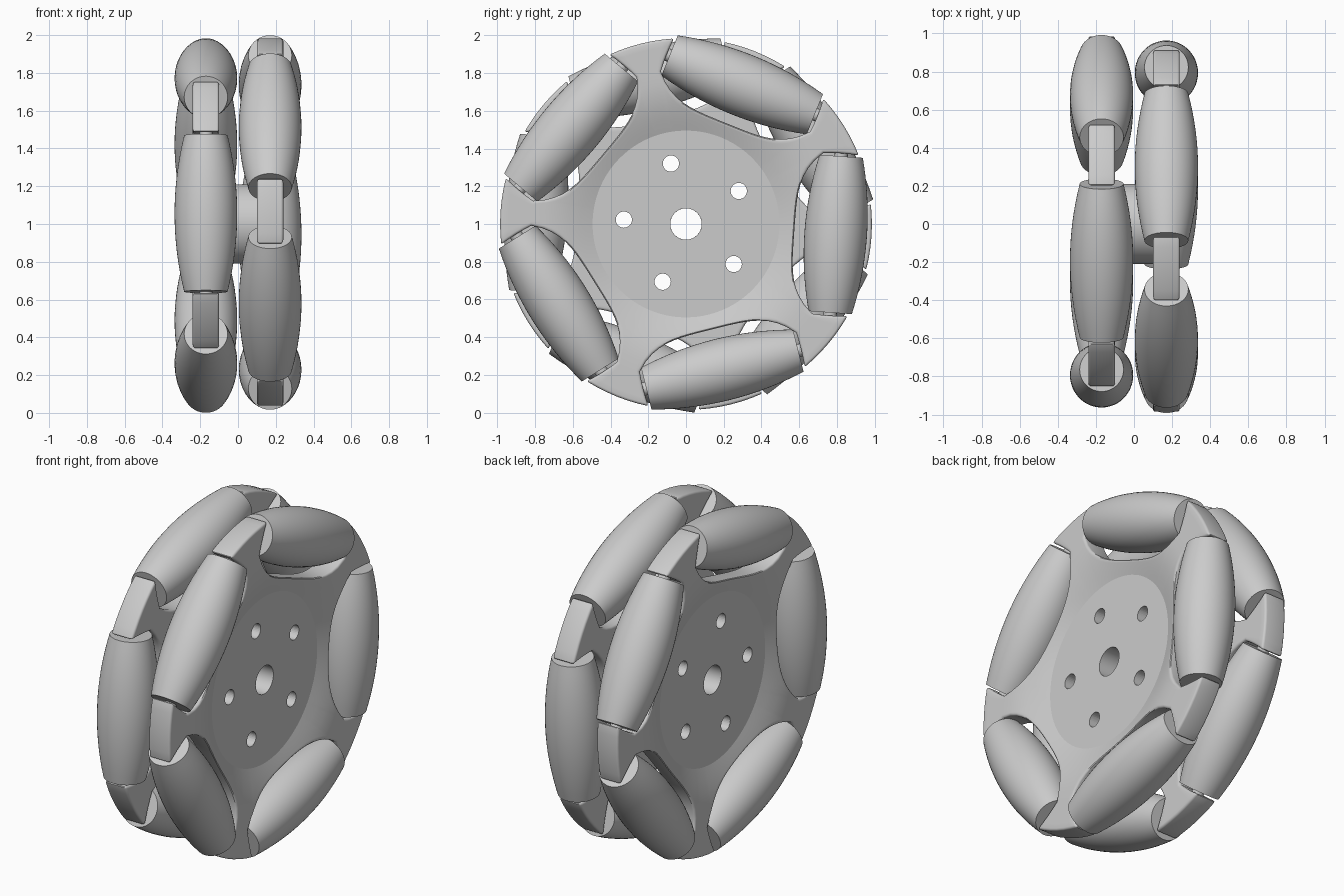
import bpy, bmesh
from math import sin, cos, pi, radians, asin, atan2, hypot

if "Cube" in bpy.data.objects:
    bpy.data.objects.remove(bpy.data.objects["Cube"], do_unlink=True)

COUNT = 5                 # rollers per wheel plate
STEP = 2 * pi / COUNT
LAYER_X = 0.17            # plate centre on the axle
ROLLER_R, ROLLER_END, ROLLER_HALF, ROLLER_DIST = 0.166, 0.115, 0.415, 0.795
BORE, FLAT_R, RIM_R = 0.083, 0.495, 0.985
INNER_X, FLAT_X, ARM_X = 0.10, 0.175, 0.24
GAP = 0.427               # half length of a roller pocket

grey = bpy.data.materials.new("light_grey")
grey.use_nodes = True
colour = (0.6, 0.6, 0.6, 1)
grey.diffuse_color = colour
grey.node_tree.nodes["Principled BSDF"].inputs["Base Color"].default_value = colour


def polar(x, r, a):
    return (x, r * cos(a), 1 + r * sin(a))


def make_object(name, bm):
    bmesh.ops.recalc_face_normals(bm, faces=bm.faces)
    mesh = bpy.data.meshes.new(name)
    bm.to_mesh(mesh)
    bm.free()
    mesh.materials.append(grey)
    ob = bpy.data.objects.new(name, mesh)
    bpy.context.collection.objects.link(ob)
    return ob


def activate(ob):
    bpy.ops.object.select_all(action='DESELECT')
    ob.select_set(True)
    bpy.context.view_layer.objects.active = ob


def smooth(ob):
    activate(ob)
    bpy.ops.object.shade_smooth_by_angle(angle=radians(32))


def lathe(bm, profile, place, segments=48, closed=False):
    """Spin (radius, along) pairs; place maps (radius, along, angle) to a point."""
    rings = [[bm.verts.new(place(r, t, 2 * pi * i / segments)) for i in range(segments)]
             for r, t in profile]
    pairs = list(zip(rings, rings[1:]))
    if closed:
        pairs.append((rings[-1], rings[0]))
    else:
        bm.faces.new(rings[0])
        bm.faces.new(rings[-1])
    for a, b in pairs:
        for i in range(segments):
            j = (i + 1) % segments
            bm.faces.new((a[i], a[j], b[j], b[i]))


def face_x(r):
    """Outer face: flat hub, then a dish rising to the arms."""
    k = min(max((r - FLAT_R) / 0.27, 0), 1)
    return FLAT_X + (ARM_X - FLAT_X) * sin(k * pi / 2)


def plate_columns(first_arm):
    """Radial columns of (radius, angle) from the bore to the outline."""
    columns = []
    neck_r = hypot(0.70, GAP)
    neck_a = STEP / 2 - atan2(GAP, 0.70)
    tip_a = STEP / 2 - asin(GAP / RIM_R)
    for k in range(COUNT):
        arm = first_arm + k * STEP
        ends = [(neck_r, arm + neck_a * u / 3, tip_a * u / 3 + arm) for u in range(-3, 4)]
        for i in range(1, 20):
            t = GAP * (i / 10 - 1)
            radial = 0.575 + 0.125 * (t / GAP) ** 4
            ends.append((hypot(radial, t), arm + STEP / 2 + atan2(t, radial), None))
        for r, a, tip in ends:
            col = [(BORE, a)] + [(FLAT_R + (r - FLAT_R) * j / 5, a) for j in range(6)]
            if tip is not None:
                col += [(r + (RIM_R - r) * j / 4, a + (tip - a) * j / 4) for j in range(1, 5)]
            columns.append(col)
    return columns


def make_plate(name, side, first_arm, cutter):
    bm = bmesh.new()
    cols = [[bm.verts.new(polar(side * face_x(r), r, a)) for r, a in col]
            for col in plate_columns(first_arm)]
    for i, a in enumerate(cols):
        b = cols[(i + 1) % len(cols)]
        for j in range(min(len(a), len(b)) - 1):
            bm.faces.new((a[j], a[j + 1], b[j + 1], b[j]))
        bm.edges.get((a[1], b[1])).smooth = False
    # give the plate its thickness
    out = bmesh.ops.extrude_face_region(bm, geom=bm.faces[:], use_keep_orig=True)
    for v in out["geom"]:
        if isinstance(v, bmesh.types.BMVert):
            v.co.x = side * INNER_X
    bmesh.ops.recalc_face_normals(bm, faces=bm.faces)
    # round the outline
    edges = [e for e in bm.edges if len(e.link_faces) == 2 and e.calc_face_angle() > 0.95
             and all(hypot(v.co.y, v.co.z - 1) > 0.5 for v in e.verts)]
    bmesh.ops.bevel(bm, geom=edges, offset=0.018, segments=3, profile=0.5,
                    affect='EDGES', clamp_overlap=True)
    ob = make_object(name, bm)
    # drill the bolt holes
    mod = ob.modifiers.new("bolt_holes", 'BOOLEAN')
    mod.operation, mod.solver, mod.object = 'DIFFERENCE', 'EXACT', cutter
    activate(ob)
    bpy.ops.object.modifier_apply(modifier=mod.name)
    smooth(ob)


def roller_place(x, angle):
    def place(r, t, s):
        radial = ROLLER_DIST + r * cos(s)
        return (x + r * sin(s), radial * cos(angle) - t * sin(angle),
                1 + radial * sin(angle) + t * cos(angle))
    return place


def make_roller(label, x, angle):
    barrel = []
    for i in range(17):
        u = i / 8 - 1
        barrel.append((ROLLER_R - (ROLLER_R - ROLLER_END) * u * u, u * ROLLER_HALF))
    bm = bmesh.new()
    lathe(bm, barrel, roller_place(x, angle))
    smooth(make_object("roller_" + label, bm))
    bm = bmesh.new()
    lathe(bm, [(0.035, -0.445), (0.035, 0.445)], roller_place(x, angle), 16)
    smooth(make_object("roller_pin_" + label, bm))


# Bolt hole cutter, lined up through both plates
first_roller = radians(-4)
bm = bmesh.new()
for k in range(COUNT):
    a = first_roller + (k + 0.5) * STEP
    cy, cz = 0.33 * cos(a), 1 + 0.33 * sin(a)
    lathe(bm, [(0.043, -0.5), (0.043, 0.5)],
          lambda r, t, s: (t, cy + r * cos(s), cz + r * sin(s)), 32)
cutter = make_object("bolt_hole_cutter", bm)
cutter.hide_render = True

# Two plates, the second turned by half a step
for side, label, turn in ((1, "left", 0), (-1, "right", STEP / 2)):
    start = first_roller + turn
    make_plate(label + "_plate", side, start + STEP / 2, cutter)
    for k in range(COUNT):
        make_roller(f"{label}_{k + 1}", side * LAYER_X, start + k * STEP)
bpy.data.objects.remove(cutter, do_unlink=True)

# Hub spacer between the plates
bm = bmesh.new()
lathe(bm, [(0.21, -INNER_X), (0.21, INNER_X), (BORE, INNER_X), (BORE, -INNER_X)],
      lambda r, t, s: polar(t, r, s), 64, closed=True)
smooth(make_object("hub_spacer", bm))
